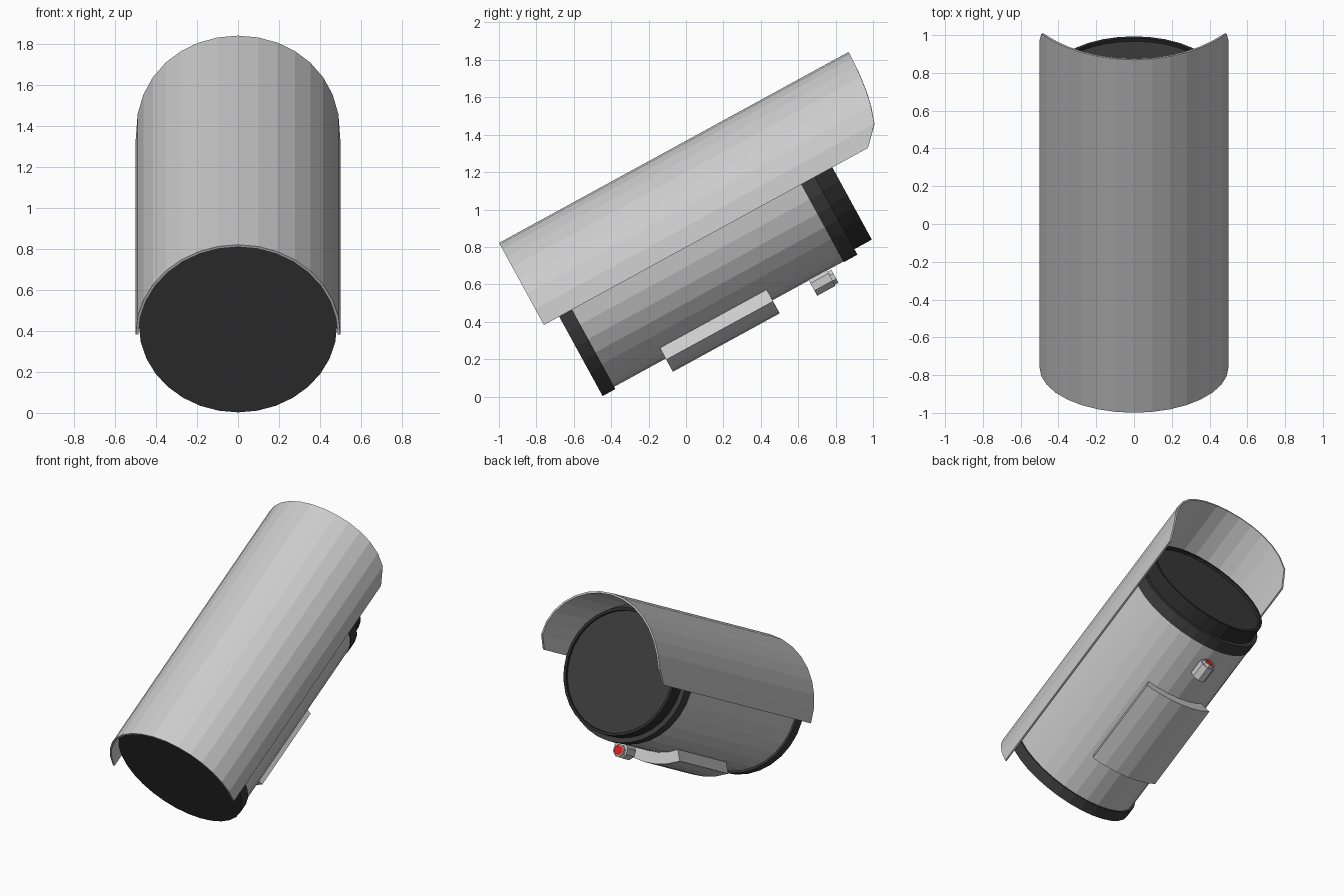
import bpy, bmesh
from math import sin, cos, pi, sqrt, radians

if "Cube" in bpy.data.objects:
    bpy.data.objects.remove(bpy.data.objects["Cube"])

TILT = 0.5      # whole unit tips up; parts are built along local y then rotated about x
AXIS = 0.70     # height of the barrel axis in the tilted frame


def material(name, rgb):
    m = bpy.data.materials.new(name)
    m.diffuse_color = (*rgb, 1)
    m.use_nodes = True
    m.node_tree.nodes["Principled BSDF"].inputs["Base Color"].default_value = m.diffuse_color
    return m


def finish(name, bm, mat=None):
    bmesh.ops.recalc_face_normals(bm, faces=bm.faces)
    me = bpy.data.meshes.new(name)
    bm.to_mesh(me)
    bm.free()
    ob = bpy.data.objects.new(name, me)
    ob.rotation_euler.x = TILT
    bpy.context.collection.objects.link(ob)
    if mat:
        me.materials.append(mat)
    return ob


def lathe(name, profile, n=32, centre=AXIS, mat=None, phase=0.0):
    """Revolve (radius, y) points about the local y axis and cap both ends."""
    bm = bmesh.new()
    rings = [[bm.verts.new((r * cos(phase + 2 * pi * k / n), y,
                            centre + r * sin(phase + 2 * pi * k / n)))
              for k in range(n)] for r, y in profile]
    for a, b in zip(rings, rings[1:]):
        for k in range(n):
            j = (k + 1) % n
            bm.faces.new((a[k], a[j], b[j], b[k]))
    bm.faces.new(rings[0])
    bm.faces.new(rings[-1])
    return finish(name, bm, mat)


def arc_slab(name, r_in, r_out, a0, a1, n, y0, y1):
    """Curved plate around the axis; y1 gives the end position for each angle."""
    bm = bmesh.new()
    secs = []
    for k in range(n + 1):
        a = a0 + (a1 - a0) * k / n
        secs.append([bm.verts.new((r * cos(a), y, AXIS + r * sin(a)))
                     for r, y in ((r_in, y0), (r_out, y0), (r_out, y1(a)), (r_in, y1(a)))])
    for s, t in zip(secs, secs[1:]):
        for i in range(4):
            j = (i + 1) % 4
            bm.faces.new((s[i], s[j], t[j], t[i]))
    bm.faces.new(secs[0])
    bm.faces.new(secs[-1])
    return finish(name, bm)


dark = material("dark_rubber", (0.045, 0.045, 0.045))
black = material("black_glass", (0.025, 0.025, 0.025))
red = material("red_light", (0.8, 0.01, 0.01))

# Barrel with its dark end cap and collar
lathe("barrel", [(0.47, -0.32), (0.47, 1.09)])
lathe("end_cap", [(0.484, -0.39), (0.484, -0.312)], mat=dark)
lathe("collar", [(0.474, 1.084), (0.474, 1.168)], mat=dark)

# Lens rim with a slightly recessed glass
lathe("lens_rim", [(0.44, 1.16), (0.44, 1.274), (0.42, 1.274), (0.42, 1.25)], mat=black)
lathe("lens_glass", [(0.419, 1.245), (0.419, 1.256)], mat=dark)

# Half-round sunshade, its far end swept back at the lower corners
arc_slab("sunshade", 0.487, 0.5, 0, pi, 16, -0.483,
         lambda a: 1.491 + 0.155 * sqrt(max(0.0, 1 - (1 - sin(a)) ** 2)))

# Curved mounting plate under the barrel
arc_slab("mount_plate", 0.45, 0.55, radians(240), radians(300), 6, 0.002, lambda a: 0.653)

# Small indicator lamp under the barrel
lathe("lamp_housing", [(0.058, 0.874), (0.058, 0.985)], 8, 0.19, phase=pi / 8)
lathe("lamp_rim", [(0.043, 0.98), (0.043, 1.007), (0.035, 1.007), (0.035, 0.997)],
      8, 0.183, phase=pi / 8)
lathe("lamp_light", [(0.035, 0.99), (0.035, 1.003)], 8, 0.183, red, pi / 8)
